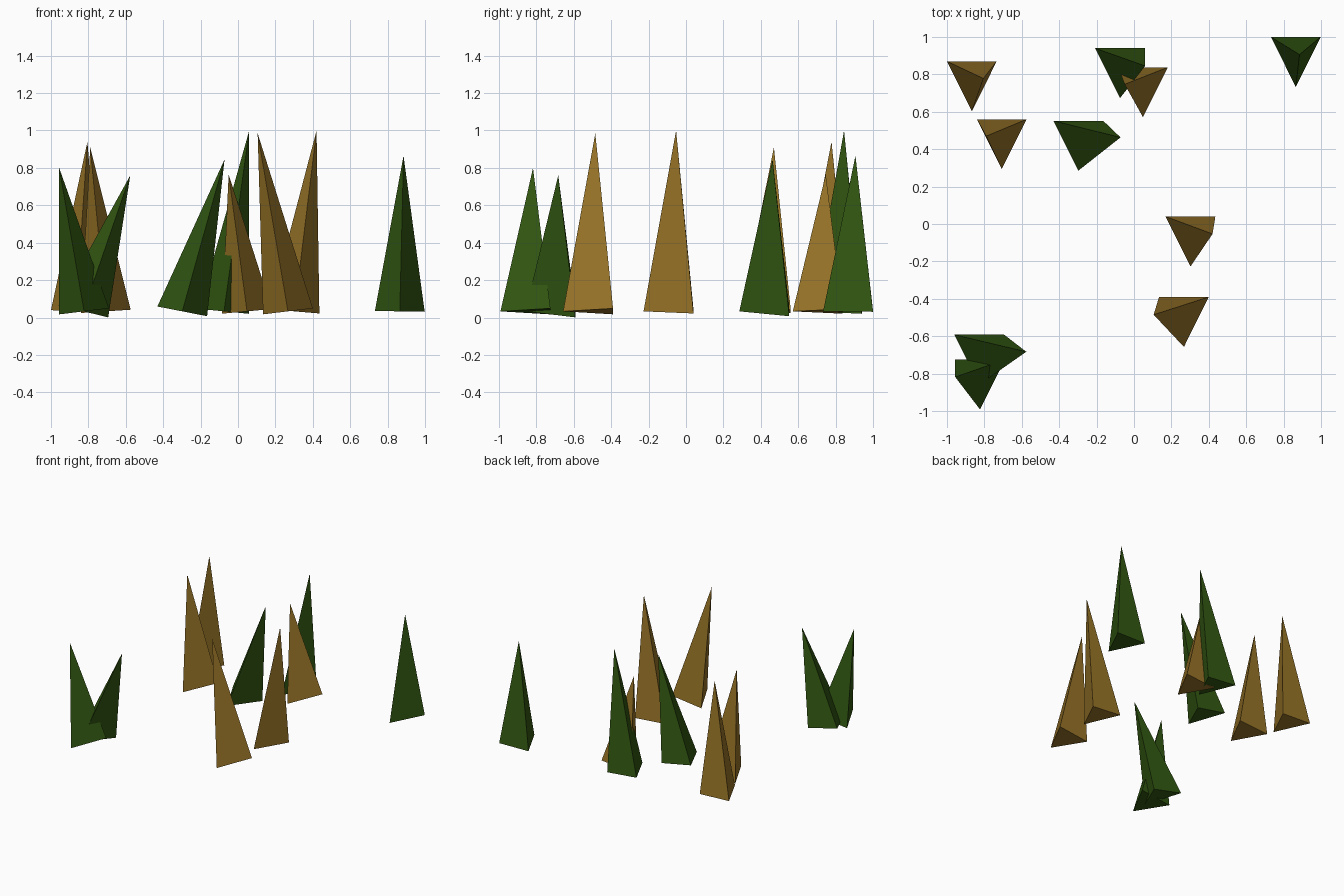
import bpy, bmesh
from mathutils import Vector

if "Cube" in bpy.data.objects:
    bpy.data.objects.remove(bpy.data.objects["Cube"])


def material(name, rgb):
    m = bpy.data.materials.new(name)
    m.diffuse_color = (*rgb, 1)
    m.use_nodes = True
    m.node_tree.nodes["Principled BSDF"].inputs["Base Color"].default_value = m.diffuse_color
    return m


GREEN = material("dark green", (0.033, 0.1, 0.006))
BROWN = material("dry brown", (0.32, 0.178, 0.021))

HALF, DEPTH, BASE_Z = 0.133, 0.267, 0.033


def blade(name, mat, x, back, tip):
    """Three-sided blade: triangular base pointing to the front, leaning tip."""
    lean = (tip[0] - x) / (tip[2] - BASE_Z)
    dz = 0.7 * HALF * lean          # the base tips over with the lean
    bm = bmesh.new()
    left = bm.verts.new((x - HALF, back, BASE_Z + dz))
    right = bm.verts.new((x + HALF, back, BASE_Z - dz))
    front = bm.verts.new((x, back - DEPTH, BASE_Z))
    top = bm.verts.new(Vector(tip))
    bm.faces.new((left, right, front))
    for a, b in ((left, front), (front, right), (right, left)):
        bm.faces.new((a, b, top))
    bmesh.ops.recalc_face_normals(bm, faces=bm.faces)
    mesh = bpy.data.meshes.new(name)
    bm.to_mesh(mesh)
    bm.free()
    mesh.materials.append(mat)
    bpy.context.collection.objects.link(bpy.data.objects.new(name, mesh))


# Green blades: base centre x, back edge y, tip
for i, (x, back, tip) in enumerate([
    (0.865, 1.0, (0.885, 0.906, 0.865)),
    (-0.075, 0.94, (0.06, 0.845, 1.0)),
    (-0.298, 0.552, (-0.072, 0.463, 0.845)),
    (-0.827, -0.592, (-0.576, -0.683, 0.76)),
    (-0.823, -0.725, (-0.956, -0.818, 0.80)),
], 1):
    blade(f"green_grass_blade_{i}", GREEN, x, back, tip)

# Brown blades
for i, (x, back, tip) in enumerate([
    (-0.867, 0.87, (-0.805, 0.778, 0.94)),
    (-0.707, 0.56, (-0.79, 0.47, 0.91)),
    (0.048, 0.838, (-0.05, 0.747, 0.765)),
    (0.302, 0.04, (0.42, -0.053, 1.0)),
    (0.267, -0.39, (0.105, -0.485, 0.985)),
], 1):
    blade(f"dry_grass_blade_{i}", BROWN, x, back, tip)
